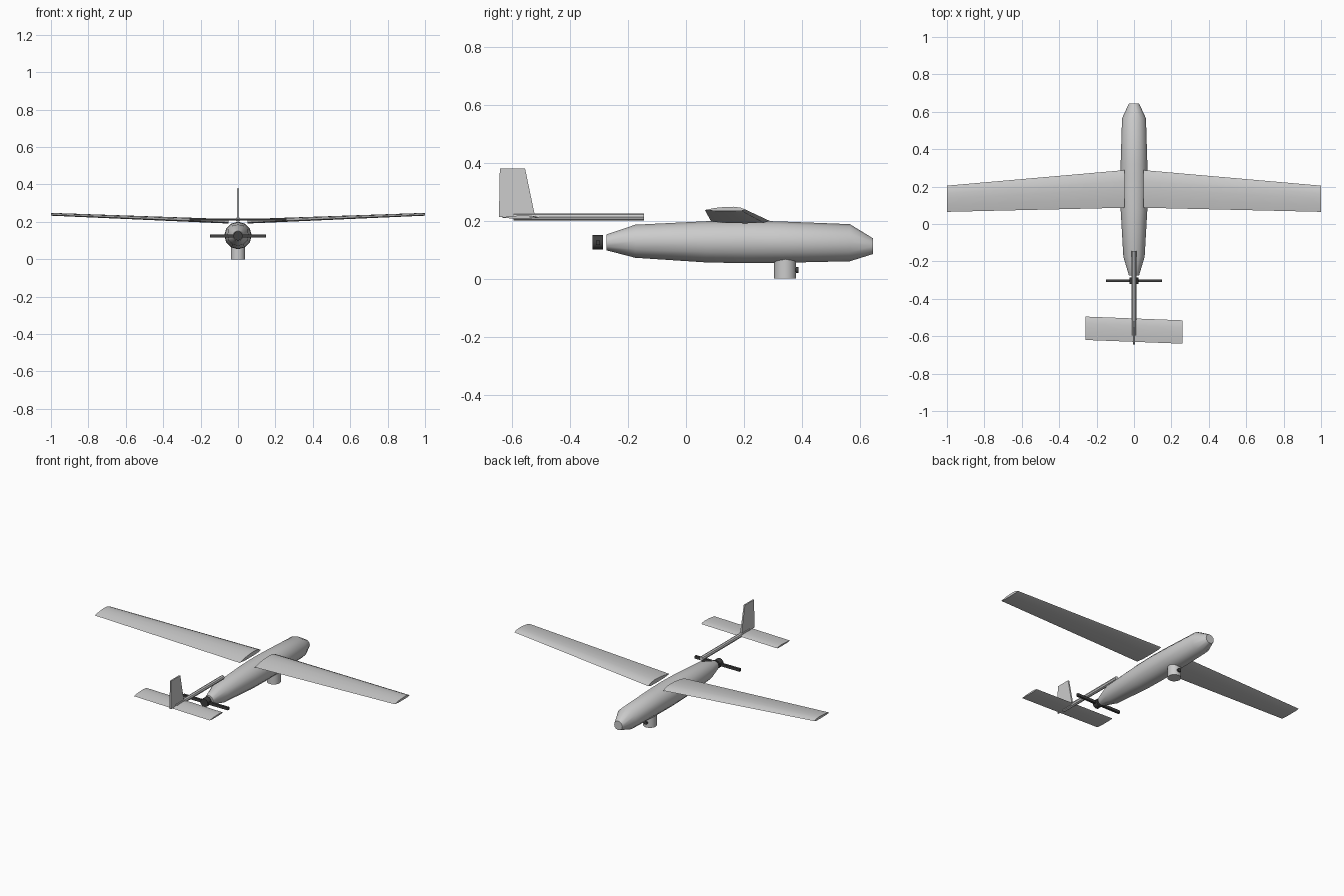
import bpy, bmesh, math
from mathutils import Vector

if "Cube" in bpy.data.objects:
    bpy.data.objects.remove(bpy.data.objects["Cube"])

dark = bpy.data.materials.new("dark_plastic")
dark.diffuse_color = (0.05, 0.05, 0.05, 1)
dark.use_nodes = True
dark.node_tree.nodes["Principled BSDF"].inputs["Base Color"].default_value = dark.diffuse_color


def loft(name, rings, smooth=None, mat=None):
    """Skin a list of equal-length closed rings and cap both ends."""
    bm = bmesh.new()
    loops = [[bm.verts.new(p) for p in ring] for ring in rings]
    n = len(loops[0])
    for a, b in zip(loops, loops[1:]):
        for i in range(n):
            j = (i + 1) % n
            bm.faces.new((a[i], a[j], b[j], b[i]))
    bm.faces.new(loops[0])
    bm.faces.new(loops[-1])
    bmesh.ops.recalc_face_normals(bm, faces=bm.faces)
    me = bpy.data.meshes.new(name)
    bm.to_mesh(me)
    bm.free()
    ob = bpy.data.objects.new(name, me)
    bpy.context.collection.objects.link(ob)
    if mat:
        me.materials.append(mat)
    if smooth:
        bpy.ops.object.select_all(action='DESELECT')
        ob.select_set(True)
        bpy.context.view_layer.objects.active = ob
        bpy.ops.object.shade_smooth_by_angle(angle=math.radians(smooth))
    return ob


def ring_y(y, z, r, n):
    return [(r * math.cos(2 * math.pi * i / n), y, z + r * math.sin(2 * math.pi * i / n)) for i in range(n)]


def ring_z(y, z, r, n):
    return [(r * math.cos(2 * math.pi * i / n), y + r * math.sin(2 * math.pi * i / n), z) for i in range(n)]


# airfoil: fraction of chord from the trailing edge, fraction of thickness
FOIL = [(0, 0.25), (0.25, 0.72), (0.5, 0.95), (0.7, 1), (0.88, 0.8), (1, 0.35),
        (0.9, 0.05), (0.6, 0), (0.25, 0.02)]


def foil(x, rear, front, z, t):
    return [(x, rear + u * (front - rear), z + v * t) for u, v in FOIL]


# fuselage: y, centre height, radius
body = [(-0.275, 0.125, 0.027), (-0.175, 0.129, 0.057), (0.07, 0.127, 0.071), (0.2, 0.127, 0.0735),
        (0.32, 0.126, 0.0715), (0.565, 0.124, 0.064), (0.645, 0.112, 0.027)]
loft("fuselage", [ring_y(y, z, r, 12) for y, z, r in body], 35)

# wings, mirrored
for side, name in ((1, "wing_right"), (-1, "wing_left")):
    loft(name, [foil(side * 0.05, 0.087, 0.288, 0.191, 0.024),
                foil(side * 1.0, 0.065, 0.205, 0.233, 0.015)], 40)

# tail boom, skewed tailplane and fin
loft("tail_boom", [ring_y(y, 0.2125, 0.0125, 8) for y in (-0.595, -0.145)], 40)
loft("tailplane", [foil(-0.26, -0.62, -0.495, 0.208, 0.01),
                   foil(0.26, -0.64, -0.515, 0.208, 0.01)], 40)


def fin_ring(z, rear, front, t):
    return [(-t, rear, z), (t, rear, z), (t, front, z), (-t, front, z)]


loft("tail_fin", [fin_ring(0.212, -0.645, -0.52, 0.005), fin_ring(0.38, -0.642, -0.555, 0.004)])

# pusher propeller
loft("propeller_hub", [ring_y(y, 0.125, 0.025, 12) for y in (-0.322, -0.287)], 40, dark)
loft("propeller_blades", [[(x, -0.304 + a * 0.007, 0.124 + b * 0.008)
                           for a, b in ((-1, -1), (1, -1), (1, 1), (-1, 1))]
                          for x in (-0.15, 0.15)], None, dark)

# camera turret and lens
loft("camera_turret", [ring_z(0.342, z, 0.038, 16) for z in (0.0, 0.068)], 40)
loft("camera_lens", [ring_y(y, 0.03, 0.011, 12) for y in (0.365, 0.388)], 40, dark)
